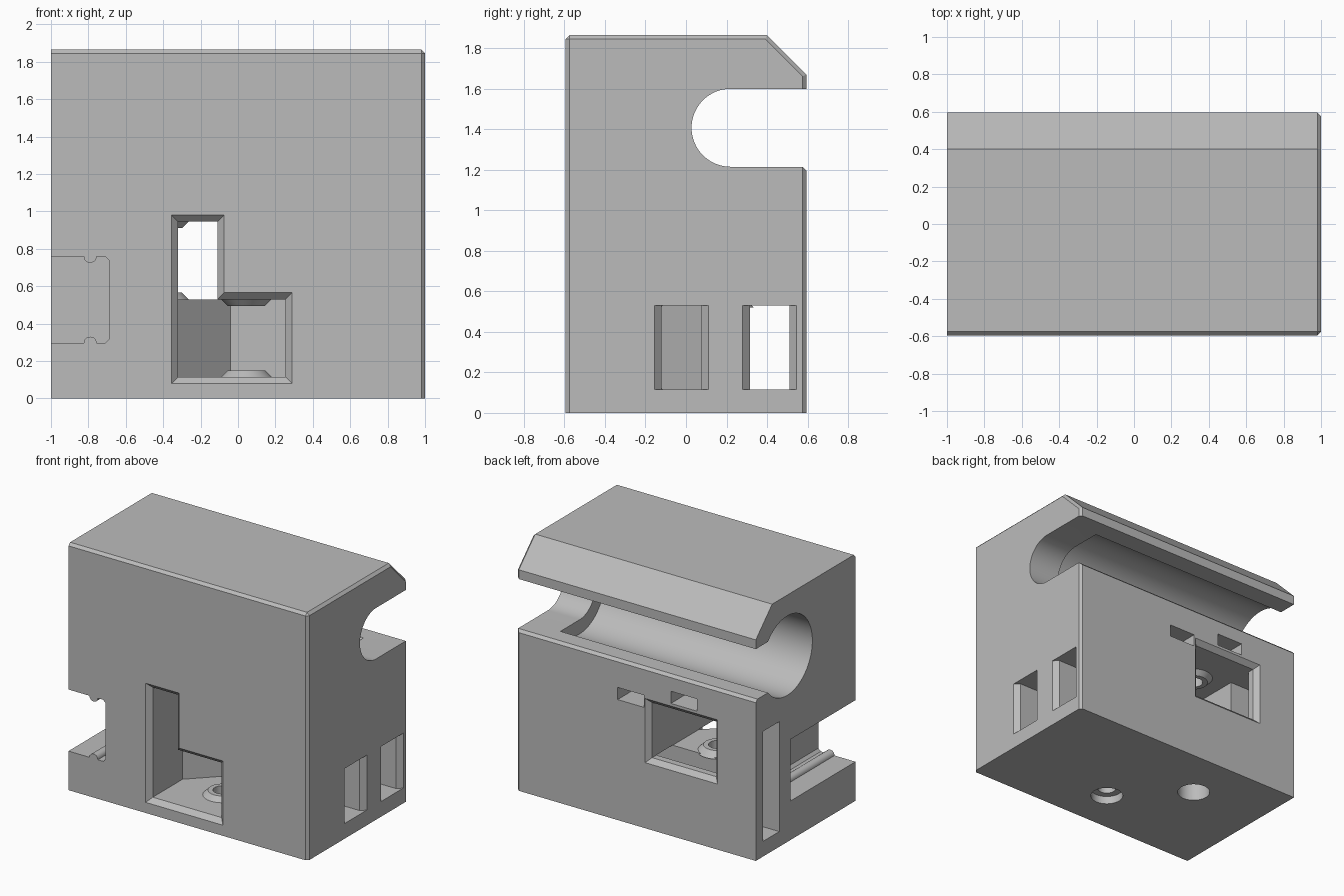
import bpy, bmesh, math

cube = bpy.data.objects.get("Cube")
if cube:
    bpy.data.objects.remove(cube, do_unlink=True)

grey = bpy.data.materials.new("plain_grey")
grey.use_nodes = True
GREY = (0.5, 0.5, 0.5, 1)
grey.diffuse_color = GREY
grey.node_tree.nodes["Principled BSDF"].inputs["Base Color"].default_value = GREY


def to_object(bm, name):
    bmesh.ops.recalc_face_normals(bm, faces=bm.faces)
    mesh = bpy.data.meshes.new(name)
    bm.to_mesh(mesh)
    bm.free()
    mesh.materials.append(grey)
    obj = bpy.data.objects.new(name, mesh)
    bpy.context.collection.objects.link(obj)
    return obj


def place(axis, a, b, h):
    return {"x": (h, a, b), "y": (a, h, b), "z": (a, b, h)}[axis]


def loft(axis, start, end, lo, hi):
    """Solid between two outlines of equal point count along an axis."""
    bm = bmesh.new()
    low = [bm.verts.new(place(axis, a, b, lo)) for a, b in start]
    high = [bm.verts.new(place(axis, a, b, hi)) for a, b in end]
    n = len(low)
    bm.faces.new(low)
    bm.faces.new(high)
    for i in range(n):
        j = (i + 1) % n
        bm.faces.new((low[i], low[j], high[j], high[i]))
    return bm


def prism(axis, pts, lo, hi):
    return loft(axis, pts, pts, lo, hi)


def rect(a0, a1, b0, b1, ga=0, gb=0):
    return [(a0 - ga, b0 - gb), (a1 + ga, b0 - gb), (a1 + ga, b1 + gb), (a0 - ga, b1 + gb)]


def arc(a, b, r, start, end, n):
    return [(a + r * math.cos(math.radians(start + (end - start) * i / n)),
             b + r * math.sin(math.radians(start + (end - start) * i / n)))
            for i in range(n + 1)]


def disc(a, b, r, n=48):
    return arc(a, b, r, 0, 360 * (n - 1) / n, n - 1)


def combine(target, bm, operation="DIFFERENCE"):
    """Apply one boolean and drop its helper."""
    helper = to_object(bm, "helper")
    helper.hide_render = True
    mod = target.modifiers.new("cut", "BOOLEAN")
    mod.operation = operation
    mod.solver = "EXACT"
    mod.object = helper
    graph = bpy.context.evaluated_depsgraph_get()
    graph.update()
    mesh = bpy.data.meshes.new_from_object(target.evaluated_get(graph))
    target.modifiers.clear()
    target.data = mesh
    bpy.data.objects.remove(helper, do_unlink=True)


# Outer block with sloped back top, bevelled right end and front top edge
W, H, C = 0.595, 1.865, 0.02
bm = prism("x", [(-W, 0), (W, 0), (W, 1.67), (0.4, H), (-W, H)], -1, 1)
edges = []
for e in bm.edges:
    p, q = (v.co for v in e.verts)
    right_end = p.x > 0.9 and q.x > 0.9 and max(p.z, q.z) > 0.1
    front_top = max(p.y, q.y) < -0.5 and min(p.z, q.z) > 1.8
    if right_end or front_top:
        edges.append(e)
bmesh.ops.bevel(bm, geom=edges, offset=C, segments=1, affect="EDGES")
body = to_object(bm, "carriage_block")

# Rod channel open to the back, with a wider bore from the left end
slot = arc(0.22, 1.4075, 0.1925, 90, 270, 32)
slot += [(W - C, 1.215), (0.7, 1.09), (0.7, 1.6)]
combine(body, prism("x", slot, -1.1, 1.1))
combine(body, prism("x", disc(0.22, 1.4075, 0.3, 64), -1.1, 0.735))

# Clip recess at the front left, with a ridge above and below
pocket = [(-1.1, 0.295)] + arc(-0.79, 0.295, 0.035, 180, 0, 12)
pocket += [(-0.71, 0.295), (-0.69, 0.315), (-0.69, 0.74), (-0.71, 0.76)]
pocket += arc(-0.79, 0.76, 0.035, 0, -180, 12) + [(-1.1, 0.76)]
combine(body, prism("y", pocket, -0.7, 0.18))

# Lower layer: pulley chamber with its slanted corner, and a straight belt passage
Z0, Z1, Z2 = 0.115, 0.53, 0.945
lower = [(-0.32, -0.7), (0.255, -0.7), (0.255, -0.12), (1.1, -0.12),
         (1.1, 0.075), (-0.04, 0.075), (-0.32, -0.205)]
combine(body, prism("z", lower, Z0, Z1))
combine(body, prism("x", rect(0.315, 0.51, Z0, Z1), -1.1, 1.1))

# Upper layer: pulley chamber open to the back, left and front
upper = [(-0.32, -0.7), (-0.11, -0.7), (-0.11, 0.7), (-0.645, 0.7), (-0.645, 0.51),
         (-1.1, 0.51), (-1.1, 0.315), (-0.645, 0.315), (-0.645, -0.03), (-0.32, -0.03)]
combine(body, prism("z", upper, Z1 - 0.001, Z2))

# Flared mouths: front, back and right
F, X = 0.035, 0.045
for a0, a1, b0, b1 in ((-0.32, -0.11, Z0, Z2), (-0.32, 0.255, Z0, Z1)):
    combine(body, loft("y", rect(a0, a1, b0, b1, X, X), rect(a0, a1, b0, b1), -W - X + F, -W + F))
back = (-0.645, -0.11, Z1, Z2)
combine(body, loft("y", rect(*back), rect(*back, X, X), W - F, W - F + X))
for b0, b1 in ((-0.12, 0.075), (0.315, 0.51)):
    combine(body, loft("x", rect(b0, b1, Z0, Z1), rect(b0, b1, Z0, Z1, X, 0), 1 - F, 1 - F + X))

# Pulley axles: conical bosses, nut slot, bolt hole and head recess
# (x, y, chamber floor, chamber ceiling, nut slot bottom, recess depth)
axles = ((0.045, -0.25, Z0, Z1, 0.91, 0.06), (-0.4, 0.19, Z1, Z2, 1.0, 0.16))
for x, y, floor, ceiling, nut, depth in axles:
    wide, narrow = disc(x, y, 0.135), disc(x, y, 0.1)
    combine(body, loft("z", disc(x, y, 0.145), narrow, floor - 0.01, floor + F), "UNION")
    combine(body, loft("z", narrow, disc(x, y, 0.145), ceiling - F, ceiling + 0.01), "UNION")
    combine(body, prism("y", rect(x - 0.11, x + 0.11, nut, nut + 0.092), y - 0.12, 0.7))
    combine(body, prism("z", disc(x, y, 0.065, 32), -0.1, nut + 0.05))
    combine(body, prism("z", disc(x, y, 0.115, 40), -0.1, depth))

# Keep flat faces crisp and round surfaces smooth
bpy.ops.object.select_all(action="DESELECT")
body.select_set(True)
bpy.context.view_layer.objects.active = body
bpy.ops.object.shade_smooth_by_angle(angle=math.radians(25))
